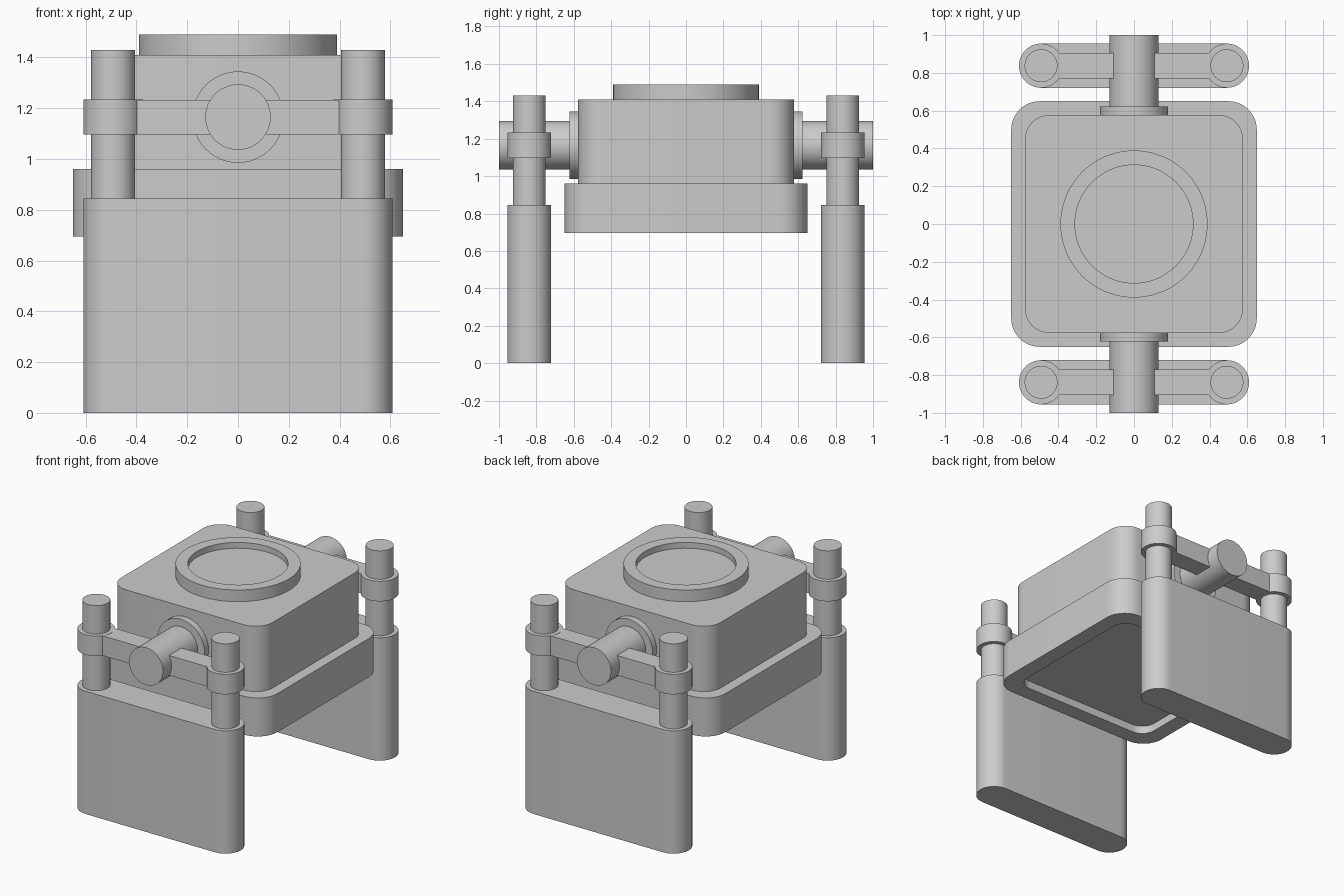
import bpy, bmesh, math
from mathutils import Matrix, Vector

if "Cube" in bpy.data.objects:
    bpy.data.objects.remove(bpy.data.objects["Cube"])


def outline(hx, hy, r, seg=12):
    """Rounded rectangle; hx = hy = r gives a circle, hy = r gives a slot."""
    pts = []
    for q, (sx, sy) in enumerate([(1, 1), (-1, 1), (-1, -1), (1, -1)]):
        for i in range(seg + 1):
            a = math.pi / 2 * (q + i / seg)
            pts.append((sx * (hx - r) + r * math.cos(a), sy * (hy - r) + r * math.sin(a)))
    return pts


def loft(name, sections, loc=(0, 0, 0), rot=None):
    """Skin a stack of (hx, hy, r, z) outlines and cap both ends."""
    bm = bmesh.new()
    rings = [[bm.verts.new((x, y, z)) for x, y in outline(hx, hy, r)]
             for hx, hy, r, z in sections]
    n = len(rings[0])
    for a, b in zip(rings, rings[1:]):
        for i in range(n):
            j = (i + 1) % n
            bm.faces.new((a[i], a[j], b[j], b[i]))
    bm.faces.new(rings[0][::-1])
    bm.faces.new(rings[-1])
    bmesh.ops.remove_doubles(bm, verts=bm.verts, dist=1e-5)
    bmesh.ops.recalc_face_normals(bm, faces=bm.faces)
    if rot:
        bmesh.ops.transform(bm, matrix=rot, verts=bm.verts)
    bmesh.ops.translate(bm, vec=Vector(loc), verts=bm.verts)
    mesh = bpy.data.meshes.new(name)
    bm.to_mesh(mesh)
    bm.free()
    ob = bpy.data.objects.new(name, mesh)
    bpy.context.collection.objects.link(ob)
    return ob


def cylinder(name, r, z0, z1, loc=(0, 0, 0), rot=None):
    return loft(name, [(r, r, r, z0), (r, r, r, z1)], loc, rot)


# Housing: base with a shallow recess underneath, narrower upper block
loft("housing_base", [(0.54, 0.54, 0.10, 0.75), (0.54, 0.54, 0.10, 0.695),
                      (0.65, 0.65, 0.15, 0.695), (0.65, 0.65, 0.15, 0.96)])
loft("housing_upper", [(0.577, 0.577, 0.13, 0.96), (0.577, 0.577, 0.13, 1.41)])

# Raised round rim with a sunken floor
loft("top_rim", [(0.39, 0.39, 0.39, 1.41), (0.39, 0.39, 0.39, 1.49),
                 (0.313, 0.313, 0.313, 1.49), (0.313, 0.313, 0.313, 1.45)])

SHAFT_Z = 1.165
LEG_Y = 0.838
POST_X = 0.492

for side, sy in (("front", -1), ("back", 1)):
    # Side shaft and its flange, pointing outwards along y
    outward = Matrix.Rotation(-sy * math.pi / 2, 4, 'X')
    cylinder(f"{side}_flange", 0.18, 0.56, 0.622, (0, 0, SHAFT_Z), outward)
    cylinder(f"{side}_shaft", 0.129, 0.56, 1.0, (0, 0, SHAFT_Z), outward)

    # Slab leg with rounded ends, and the cross bar above it
    y = sy * LEG_Y
    loft(f"{side}_leg", [(0.609, 0.117, 0.117, 0), (0.609, 0.117, 0.117, 0.845)], (0, y, 0))
    loft(f"{side}_cross_bar", [(POST_X, 0.068, 0.002, 1.097), (POST_X, 0.068, 0.002, 1.233)], (0, y, 0))

    # Guide posts with collars
    for end, sx in (("left", -1), ("right", 1)):
        cylinder(f"{side}_{end}_post", 0.087, 0.80, 1.43, (sx * POST_X, y, 0))
        cylinder(f"{side}_{end}_collar", 0.117, 1.096, 1.234, (sx * POST_X, y, 0))

bpy.ops.object.select_all(action='SELECT')
bpy.context.view_layer.objects.active = bpy.context.selected_objects[0]
bpy.ops.object.shade_smooth_by_angle(angle=math.radians(30))
